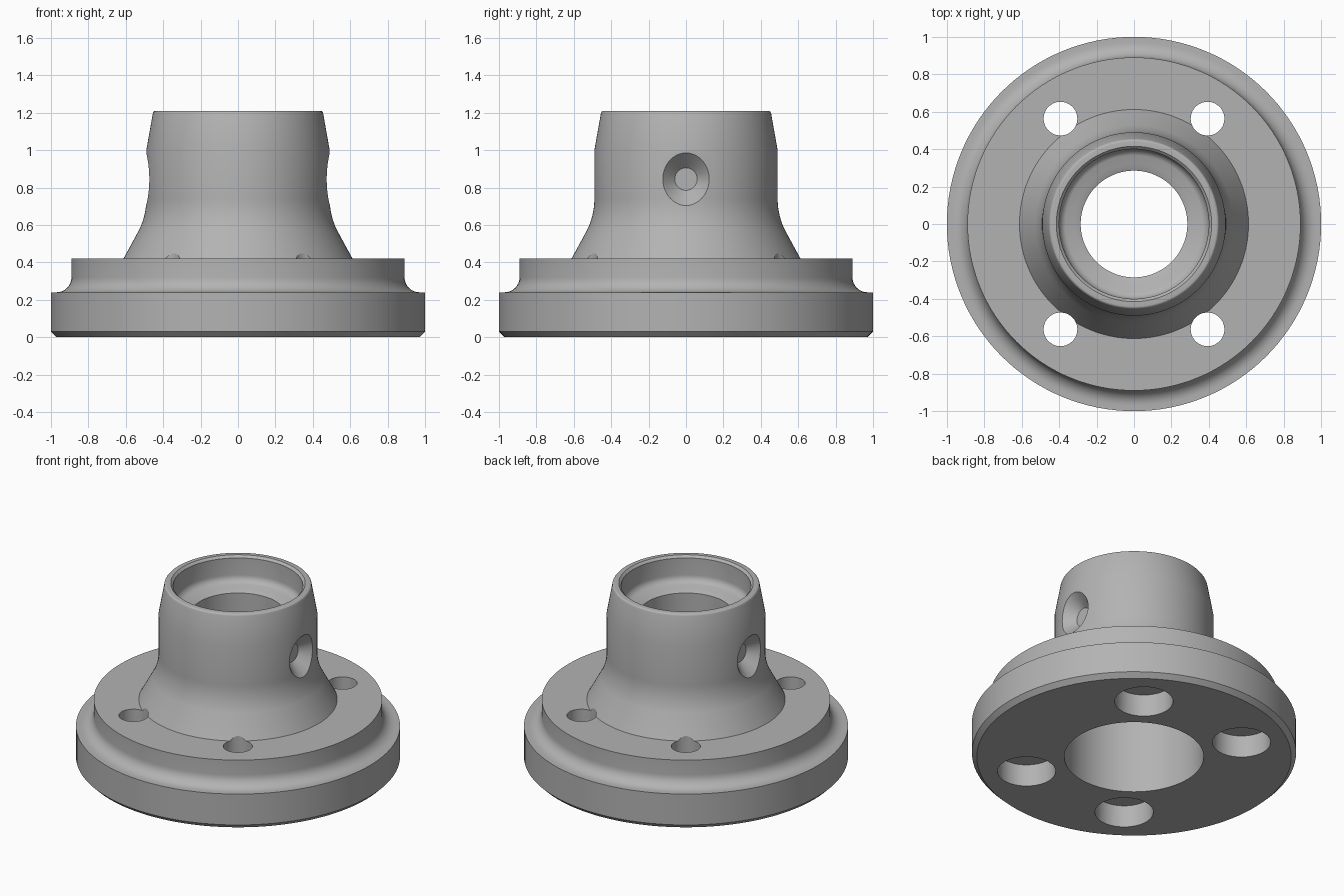
import bpy, bmesh, math

cube = bpy.data.objects.get("Cube")
if cube:
    bpy.data.objects.remove(cube, do_unlink=True)

metal = bpy.data.materials.new("grey_metal")
metal.use_nodes = True
colour = (0.45, 0.45, 0.45, 1)
metal.diffuse_color = colour
metal.node_tree.nodes["Principled BSDF"].inputs["Base Color"].default_value = colour


def arc(cx, cz, r, start, end, steps=8):
    """Profile points along an arc, angles in degrees."""
    angles = [math.radians(start + (end - start) * i / steps) for i in range(steps + 1)]
    return [(cx + r * math.cos(a), cz + r * math.sin(a)) for a in angles]


def lathe(name, profile, closed=True, segments=128):
    """Turn an (r, z) profile about the z axis."""
    bm = bmesh.new()
    verts = [bm.verts.new((r, 0, z)) for r, z in profile]
    pairs = list(zip(verts, verts[1:]))
    if closed:
        pairs.append((verts[-1], verts[0]))
    edges = [bm.edges.new(p) for p in pairs]
    bmesh.ops.spin(bm, geom=verts + edges, axis=(0, 0, 1), cent=(0, 0, 0),
                   angle=math.tau, steps=segments, use_duplicate=False)
    bmesh.ops.remove_doubles(bm, verts=bm.verts, dist=1e-5)
    bmesh.ops.recalc_face_normals(bm, faces=bm.faces)
    mesh = bpy.data.meshes.new(name)
    bm.to_mesh(mesh)
    bm.free()
    mesh.materials.append(metal)
    obj = bpy.data.objects.new(name, mesh)
    bpy.context.collection.objects.link(obj)
    return obj


# Flanged hub: outside from the base up, then the bore back down
outside = [(0.97, 0), (1, 0.03), (1, 0.24)]
outside += arc(0.97, 0.32, 0.08, 270, 180)
outside += [(0.89, 0.42), (0.612, 0.42)]
outside += arc(0.49 + 0.38, 0.74, 0.38, 206, 180)
outside += [(0.49, 1.0)]
outside += arc(0.44, 1.195, 0.015, 10, 90, 4)
bore = [(0.415, 1.21), (0.40, 1.195)]
bore += arc(0.35, 1.08, 0.05, 0, -70, 6)
bore += [(0.32, 1.025), (0.285, 1.01), (0.285, 0.58), (0.43, 0.55), (0.43, 0)]
hub = lathe("flanged_hub", outside + bore)

# Counterbored bolt holes
cutters = []
for sx in (-1, 1):
    for sy in (-1, 1):
        cut = lathe("bolt_hole_cutter", [(0, -0.1), (0.18, -0.1), (0.18, 0.15),
                    (0.09, 0.15), (0.09, 0.7), (0, 0.7)], False, 48)
        cut.location = (sx * 0.393, sy * 0.563, 0)
        cutters.append(cut)

# Conical dimples on both sides of the neck
for side in (-1, 1):
    cut = lathe("dimple_cutter", [(0, 0.41), (0.06, 0.41), (0.25, 0.60), (0, 0.60)],
                False, 64)
    cut.rotation_euler = (0, side * math.pi / 2, 0)
    cut.location.z = 0.845
    cutters.append(cut)

bpy.context.view_layer.objects.active = hub
hub.select_set(True)
for cut in cutters:
    mod = hub.modifiers.new("cut", 'BOOLEAN')
    mod.operation = 'DIFFERENCE'
    mod.solver = 'EXACT'
    mod.object = cut
    bpy.ops.object.modifier_apply(modifier=mod.name)
for cut in cutters:
    bpy.data.objects.remove(cut, do_unlink=True)

bpy.ops.object.select_all(action='DESELECT')
hub.select_set(True)
bpy.ops.object.shade_smooth_by_angle(angle=math.radians(25))
